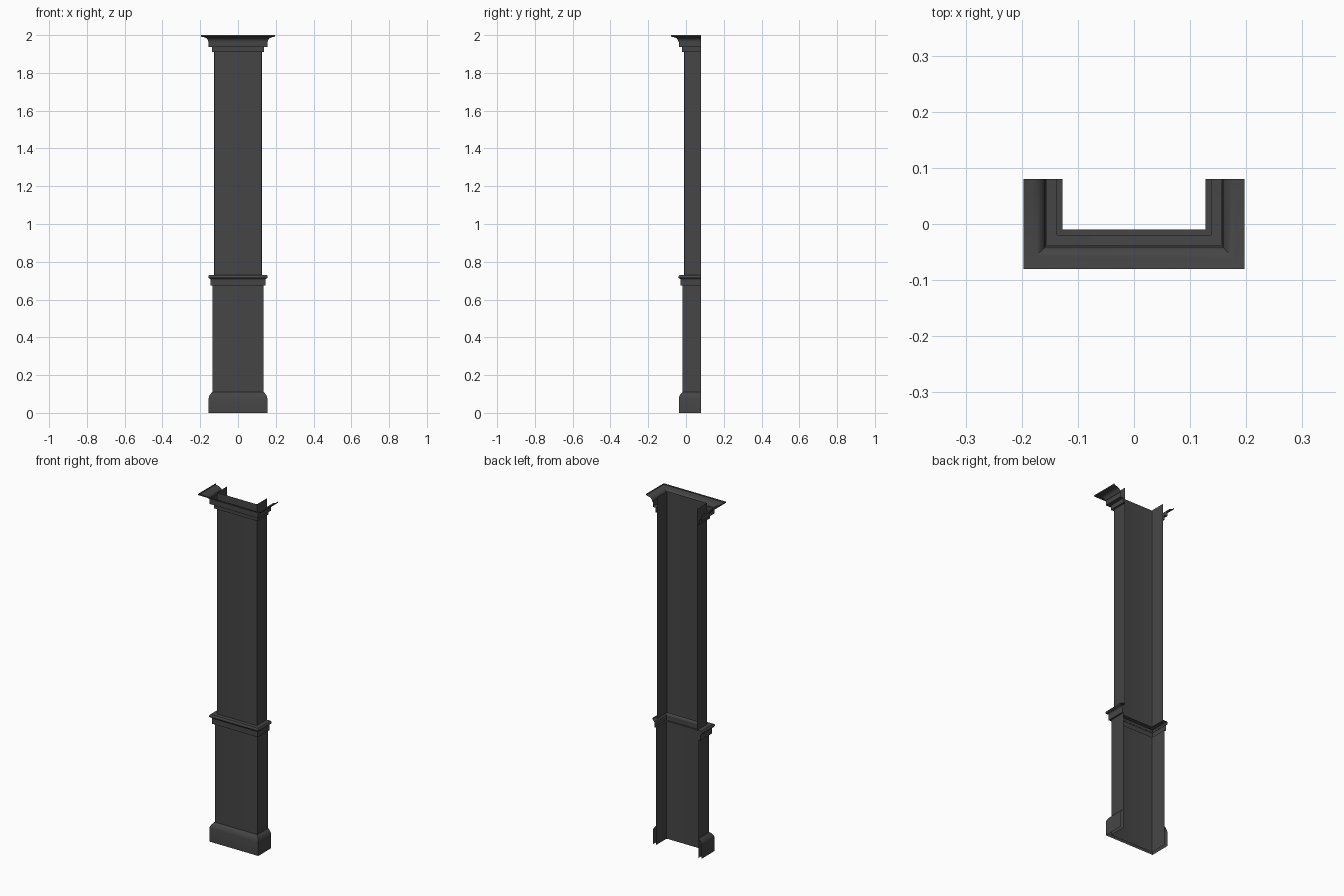
import bpy
from math import sin, cos, pi

if "Cube" in bpy.data.objects:
    bpy.data.objects.remove(bpy.data.objects["Cube"])

HALF_W, FRONT_Y, BACK_Y = 0.127, -0.01, 0.08   # upper shaft outline


def u_path(d, radius=0.0):
    """Open-backed U outline, pushed outward by d, with optional rounded corners."""
    w, f = HALF_W + d, FRONT_Y - d
    if radius:
        arc = [(w - radius + radius * sin(a), f + radius - radius * cos(a))
               for a in (pi / 2 * i / 4 for i in range(5))]
    else:
        arc = [(w, f)]
    left = [(-x, y) for x, y in reversed(arc)]
    return [(-w, BACK_Y)] + left + arc + [(w, BACK_Y)]


def sweep(name, profile, radius=0.0):
    """Sweep an (offset, height) profile, listed bottom to top, round the U."""
    rows = [[(x, y, z) for x, y in u_path(d, radius)] for d, z in profile]
    n = len(rows[0])
    verts = [v for row in rows for v in row]
    faces = [(r * n + i, r * n + i + 1, (r + 1) * n + i + 1, (r + 1) * n + i)
             for r in range(len(rows) - 1) for i in range(n - 1)]
    mesh = bpy.data.meshes.new(name)
    mesh.from_pydata(verts, [], faces)
    obj = bpy.data.objects.new(name, mesh)
    bpy.context.collection.objects.link(obj)
    bpy.ops.object.select_all(action='DESELECT')
    obj.select_set(True)
    bpy.context.view_layer.objects.active = obj
    bpy.ops.object.shade_smooth_by_angle(angle=pi / 6)
    mat = bpy.data.materials.get("dark_grey") or bpy.data.materials.new("dark_grey")
    mat.diffuse_color = (0.06, 0.06, 0.06, 1)
    mat.use_nodes = True
    mat.node_tree.nodes["Principled BSDF"].inputs["Base Color"].default_value = mat.diffuse_color
    mesh.materials.append(mat)
    return obj


def cove(d0, z0, d1, z1, steps=6):
    """Concave quarter curve: starts vertical, ends horizontal."""
    return [(d0 + (d1 - d0) * (1 - cos(pi / 2 * i / steps)),
             z0 + (z1 - z0) * sin(pi / 2 * i / steps)) for i in range(steps + 1)]


# Shaft panels, running behind the base and crown mouldings
sweep("lower_shaft", [(0.009, 0.0), (0.009, 0.675)], 0.004)
sweep("upper_shaft", [(0.0, 0.728), (0.0, 2.0)], 0.004)

# Skirting around the foot
sweep("base_moulding", [(0.028, 0.0), (0.028, 0.078), (0.025, 0.09),
                        (0.018, 0.1), (0.013, 0.106), (0.009, 0.11)])

# Middle rail
sweep("middle_rail", [(0.009, 0.675), (0.018, 0.675), (0.018, 0.702)]
      + cove(0.018, 0.702, 0.025, 0.712, 4)
      + [(0.029, 0.716), (0.03, 0.72), (0.028, 0.726), (0.024, 0.73), (0.0, 0.73)])

# Flared crown, open on top
sweep("crown", [(0.0, 1.91), (0.01, 1.91), (0.01, 1.936), (0.028, 1.938),
                (0.028, 1.966)]
      + cove(0.031, 1.966, 0.062, 1.99)
      + [(0.07, 1.993), (0.07, 2.0)])
